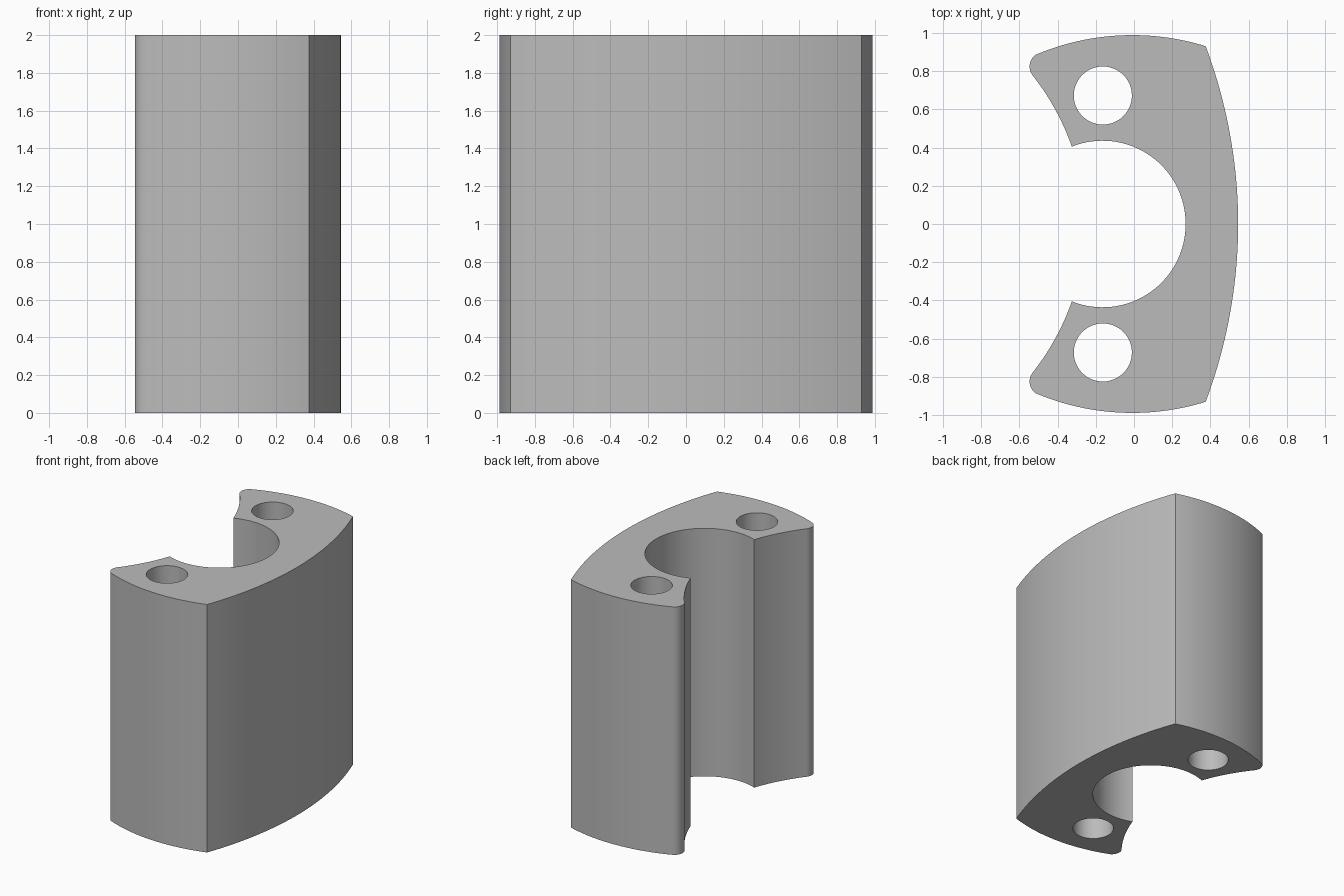
import bpy, bmesh, math
from mathutils import Vector

if "Cube" in bpy.data.objects:
    bpy.data.objects.remove(bpy.data.objects["Cube"], do_unlink=True)

HEIGHT = 2.0


def arc(a, m, b, n):
    """Points of the circle arc from a through m to b, without the last one."""
    a, m, b = Vector(a), Vector(m), Vector(b)
    u, v = m - a, b - a
    d = 2 * u.cross(v)
    c = a + Vector((v.y * u.dot(u) - u.y * v.dot(v),
                    u.x * v.dot(v) - v.x * u.dot(u))) / d
    r = (a - c).length
    start = math.atan2(a.y - c.y, a.x - c.x)
    sweep = (math.atan2(b.y - c.y, b.x - c.x) - start) % math.tau
    mid = (math.atan2(m.y - c.y, m.x - c.x) - start) % math.tau
    if mid > sweep:
        sweep -= math.tau
    return [c + r * Vector((math.cos(start + sweep * i / n),
                            math.sin(start + sweep * i / n))) for i in range(n)]


def circle(x, y, r, n=48):
    return [Vector((x + r * math.cos(math.tau * i / n),
                    y + r * math.sin(math.tau * i / n))) for i in range(n)]


# Half outline, from the middle of the outer face round to the bore
half = arc((0.545, 0), (0.502, 0.47), (0.375, 0.93), 20)
half += arc((0.375, 0.93), (-0.01, 0.988), (-0.515, 0.885), 24)      # end face
half += arc((-0.515, 0.885), (-0.546, 0.83), (-0.526, 0.772), 10)   # rounded tip
half += arc((-0.526, 0.772), (-0.411, 0.597), (-0.325, 0.405), 14)  # hollow flank
half += arc((-0.325, 0.405), (0.143, 0.308), (0.27, 0), 32)         # bore
half.append(Vector((0.27, 0)))
mirrored = [Vector((p.x, -p.y)) for p in reversed(half[1:-1])]
loops = [half + mirrored] + [circle(-0.163, s * 0.672, 0.152) for s in (1, -1)]

# Fill the outline around the two holes and extrude it upward
bm = bmesh.new()
edges = []
for loop in loops:
    verts = [bm.verts.new((p.x, p.y, 0)) for p in loop]
    edges += [bm.edges.new((v, verts[i - 1])) for i, v in enumerate(verts)]
bmesh.ops.triangle_fill(bm, use_beauty=True, use_dissolve=False, edges=edges)
ext = bmesh.ops.extrude_face_region(bm, geom=bm.faces[:], use_keep_orig=True)
top = [g for g in ext["geom"] if isinstance(g, bmesh.types.BMVert)]
bmesh.ops.translate(bm, verts=top, vec=(0, 0, HEIGHT))
bmesh.ops.recalc_face_normals(bm, faces=bm.faces[:])
mesh = bpy.data.meshes.new("clamp_block")
bm.to_mesh(mesh)
bm.free()

block = bpy.data.objects.new("clamp_block", mesh)
bpy.context.collection.objects.link(block)

# Plain grey
grey = (0.5, 0.5, 0.5, 1)
mat = bpy.data.materials.new("grey")
mat.use_nodes = True
mat.diffuse_color = grey
mat.node_tree.nodes["Principled BSDF"].inputs["Base Color"].default_value = grey
mesh.materials.append(mat)

bpy.ops.object.select_all(action="DESELECT")
block.select_set(True)
bpy.context.view_layer.objects.active = block
bpy.ops.object.shade_smooth_by_angle(angle=math.radians(25))
